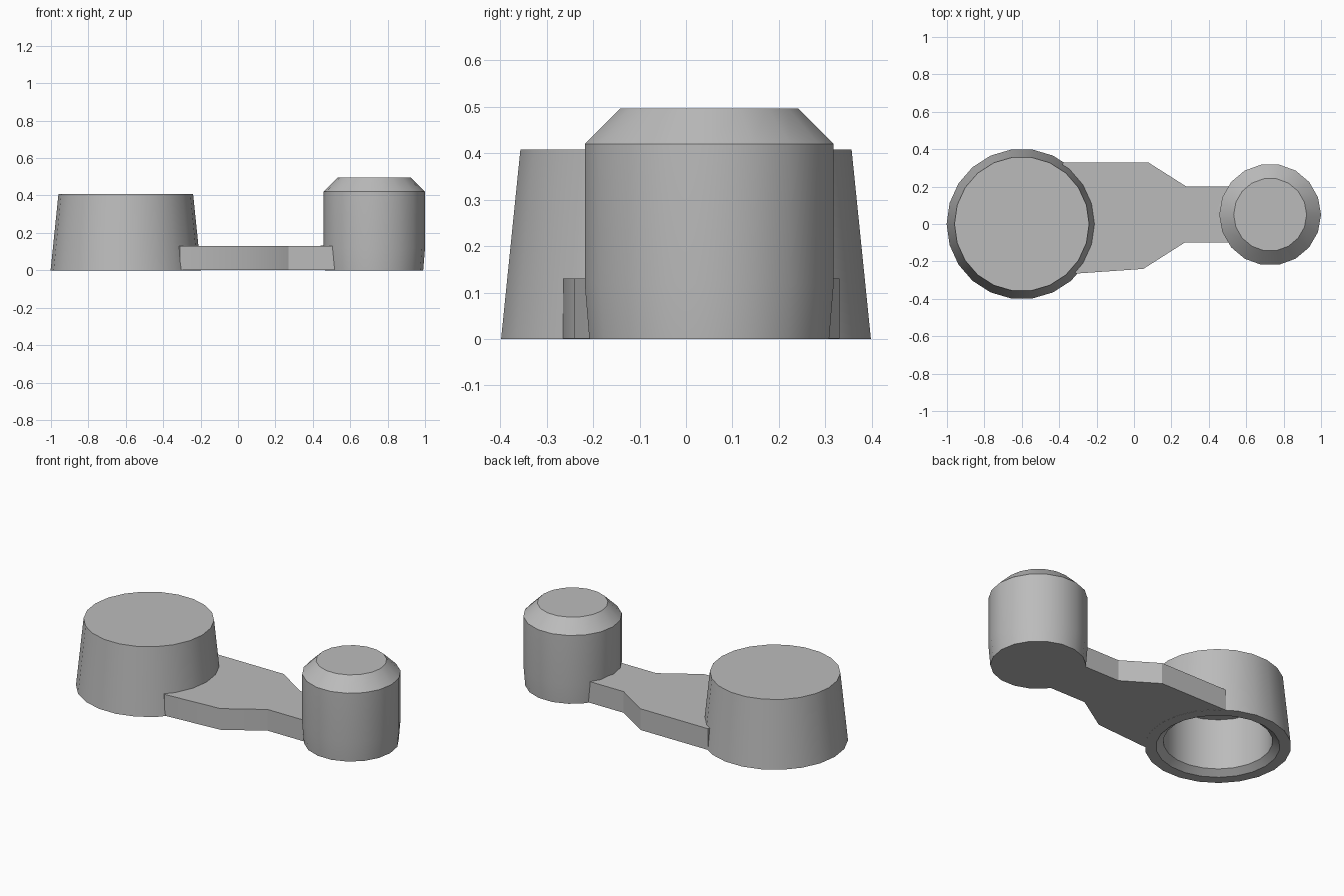
import bpy, bmesh
from math import cos, sin, pi, radians

cube = bpy.data.objects.get("Cube")
if cube:
    bpy.data.objects.remove(cube, do_unlink=True)

grey = bpy.data.materials.new("plain grey")
grey.use_nodes = True
grey.diffuse_color = (0.5, 0.5, 0.5, 1)
grey.node_tree.nodes["Principled BSDF"].inputs["Base Color"].default_value = (0.5, 0.5, 0.5, 1)


def finish(bm, name):
    bmesh.ops.recalc_face_normals(bm, faces=bm.faces[:])
    mesh = bpy.data.meshes.new(name)
    bm.to_mesh(mesh)
    bm.free()
    mesh.materials.append(grey)
    obj = bpy.data.objects.new(name, mesh)
    bpy.context.collection.objects.link(obj)
    bpy.ops.object.select_all(action="DESELECT")
    obj.select_set(True)
    bpy.context.view_layer.objects.active = obj
    bpy.ops.object.shade_smooth_by_angle(angle=radians(30))
    return obj


def turned(name, center, sides, profile):
    """Stack rings of (radius, height) and cap both ends."""
    bm = bmesh.new()
    cx, cy = center
    rings = [[bm.verts.new((cx + r * cos(2 * pi * i / sides),
                            cy + r * sin(2 * pi * i / sides), z))
              for i in range(sides)] for r, z in profile]
    for low, high in zip(rings, rings[1:]):
        for i in range(sides):
            j = (i + 1) % sides
            bm.faces.new((low[i], low[j], high[j], high[i]))
    bm.faces.new(rings[0])
    bm.faces.new(rings[-1])
    return finish(bm, name)


# Tapered cup, hollow from below with a chamfered mouth
CUP = (-0.6, 0)
turned("hollow_cup", CUP, 22,
       [(0.30, 0.34), (0.30, 0.03), (0.34, 0), (0.402, 0), (0.36, 0.408)])

# Solid knob with a bevelled top
turned("knob", (0.728, 0.05), 18,
       [(0.262, 0), (0.272, 0.12), (0.272, 0.42), (0.195, 0.496)])

# Flat arm, its wide end following the cup wall
outline = [(-0.31, -0.265), (0.05, -0.24), (0.27, -0.1), (0.54, -0.1),
           (0.54, 0.2), (0.28, 0.2), (0.075, 0.33), (-0.38, 0.33)]
for i in range(9):
    a = radians(54 - 12 * i)
    outline.append((CUP[0] + 0.365 * cos(a), CUP[1] + 0.365 * sin(a)))
bm = bmesh.new()
base = bm.faces.new([bm.verts.new((x, y, 0.001)) for x, y in outline])
top = bmesh.ops.extrude_face_region(bm, geom=[base], use_keep_orig=True)["geom"]
bmesh.ops.translate(bm, vec=(0, 0, 0.129),
                    verts=[v for v in top if isinstance(v, bmesh.types.BMVert)])
finish(bm, "connecting_arm")

# Small raised fillet where the arm meets the knob
bm = bmesh.new()
for p in [(0.43, 0.05, 0.13), (0.5, 0.19, 0.13), (0.54, 0.05, 0.13), (0.54, 0.15, 0.143)]:
    bm.verts.new(p)
bmesh.ops.convex_hull(bm, input=bm.verts[:])
finish(bm, "arm_fillet")
